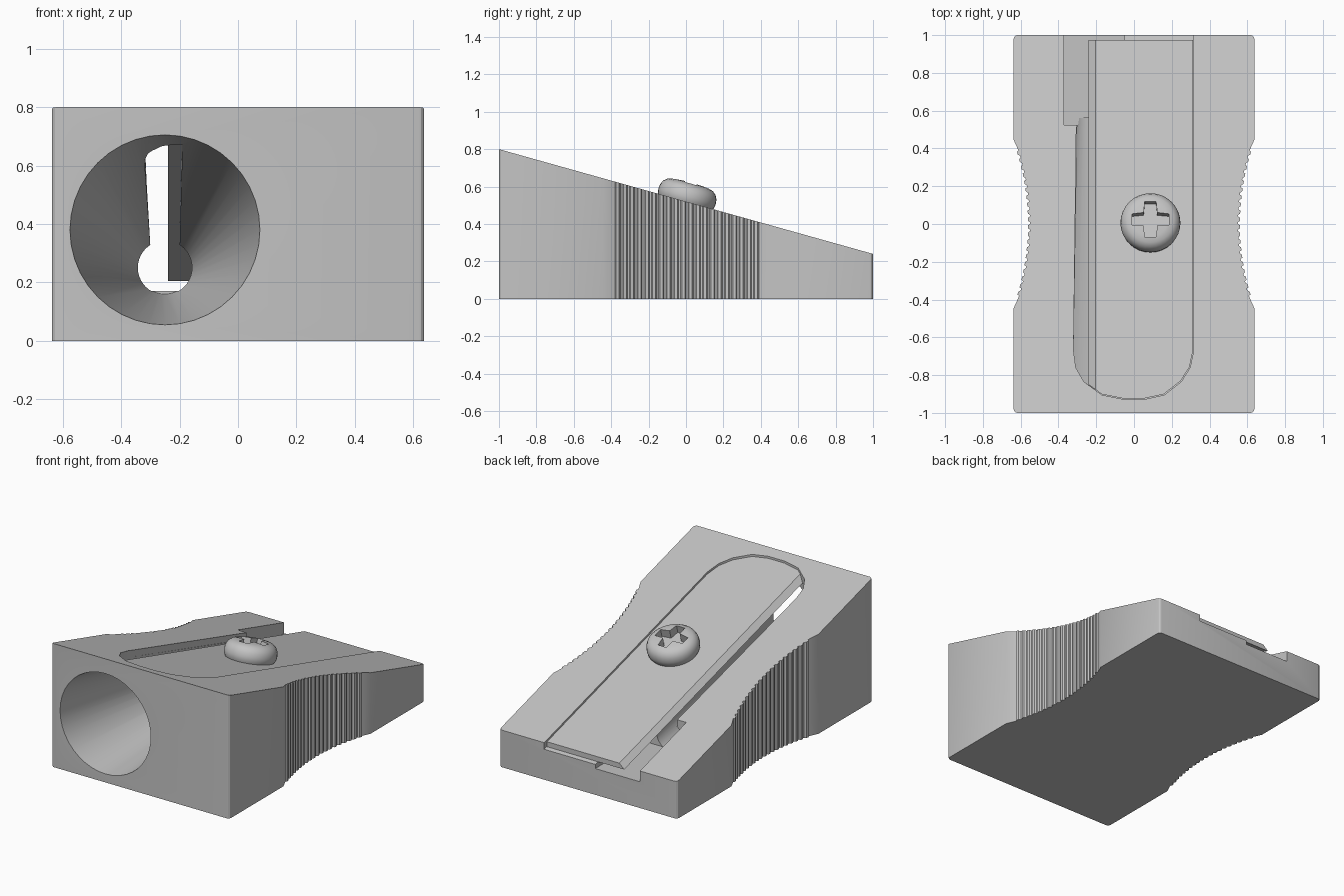
import bpy, bmesh, math
from mathutils import Matrix

if "Cube" in bpy.data.objects:
    bpy.data.objects.remove(bpy.data.objects["Cube"])

SLOPE = 0.28


def top(y, d=0.0):
    """Height of the sloping top, d below the surface."""
    return 0.52 - SLOPE * y - d


steel = bpy.data.materials.new("grey metal")
steel.diffuse_color = (0.55, 0.55, 0.55, 1)
steel.use_nodes = True
steel.node_tree.nodes["Principled BSDF"].inputs["Base Color"].default_value = steel.diffuse_color


def make(name, bm):
    bmesh.ops.recalc_face_normals(bm, faces=bm.faces)
    me = bpy.data.meshes.new(name)
    bm.to_mesh(me)
    bm.free()
    ob = bpy.data.objects.new(name, me)
    bpy.context.collection.objects.link(ob)
    me.materials.append(steel)
    return ob


def loft(name, rings):
    """Closed solid through rings of equal point count."""
    bm = bmesh.new()
    vs = [[bm.verts.new(p) for p in r] for r in rings]
    n = len(vs[0])
    for a, b in zip(vs, vs[1:]):
        for i in range(n):
            j = (i + 1) % n
            bm.faces.new((a[i], a[j], b[j], b[i]))
    bm.faces.new(vs[0][::-1])
    bm.faces.new(vs[-1])
    return make(name, bm)


def prism(name, pts, low, high, top_pts=None):
    return loft(name, [[(x, y, low(y)) for x, y in pts],
                       [(x, y, high(y)) for x, y in (top_pts or pts)]])


def cut(ob, cutter):
    m = ob.modifiers.new("cut", 'BOOLEAN')
    m.operation, m.solver, m.object = 'DIFFERENCE', 'EXACT', cutter
    bpy.context.view_layer.objects.active = ob
    bpy.ops.object.modifier_apply(modifier="cut")
    bpy.data.objects.remove(cutter)


def smooth(ob, angle=28):
    bpy.ops.object.select_all(action='DESELECT')
    ob.select_set(True)
    bpy.context.view_layer.objects.active = ob
    bpy.ops.object.shade_smooth_by_angle(angle=math.radians(angle))


# Body outline: rounded corners and ribbed finger grips
W, R = 0.637, 0.02
side = []
for i in range(4):
    a = -math.pi / 2 + i * math.pi / 6
    side.append((W - R + R * math.cos(a), -1 + R + R * math.sin(a)))


def waist(y):
    return 0.557 + y * y / 2.5


side.append((W, -0.445))
ribs, pitch = 20, 0.039
for i in range(ribs):
    y0 = -ribs * pitch / 2 + i * pitch
    for f, d in ((0.0, -0.006), (0.25, -0.006), (0.42, 0.004), (0.83, 0.004)):
        y = y0 + f * pitch
        side.append((waist(y) + d, y))
side.append((waist(0.39) - 0.006, 0.39))
side.append((W, 0.445))
side += [(x, -y) for x, y in side[3::-1]]
outline = side + [(-x, y) for x, y in reversed(side)]
body = prism("sharpener_body", outline, lambda y: 0.0, top)

# Blade recess with a rounded front end
arc = [(-0.32, -0.67), (-0.308, -0.76), (-0.265, -0.835), (-0.17, -0.905),
       (-0.06, -0.927), (0.06, -0.927), (0.16, -0.905), (0.25, -0.835),
       (0.297, -0.76), (0.316, -0.67)]
cut(body, prism("recess_cutter", [(-0.298, 1.1)] + arc + [(0.316, 1.1)],
                lambda y: top(y, 0.043), lambda y: top(y, -0.3)))

# Open slot beside the cutting edge, down into the pencil hole
cut(body, prism("slot_cutter", [(-0.299, 0.6)] + arc[:3] + [(-0.19, -0.885), (-0.2, 0.6)],
                lambda y: top(y, 0.12), lambda y: top(y, -0.3)))

# Tapered pencil hole, its axis dipping to the back
rings = []
for y in (-1.02, 0.56):
    t = (y + 1) / 1.53
    r, zc = 0.325 - 0.233 * t, 0.38 - 0.13 * t
    rings.append([(-0.25 + r * math.cos(k * math.tau / 40), y,
                   zc + r * math.sin(k * math.tau / 40)) for k in range(40)])
cut(body, loft("pencil_hole_cutter", rings))

# Square chip notch at the back
cut(body, prism("notch_cutter", [(-0.37, 0.525), (-0.05, 0.525), (-0.05, 1.1), (-0.37, 1.1)],
                lambda y: 0.17, lambda y: 1.0))
smooth(body)

# Blade with bevelled cutting edge
end = [(x - 0.003 if x > 0 else x, y + 0.004) for x, y in arc[3:]]
low = [(-0.24, 0.975), (-0.24, -0.85)] + end + [(0.313, 0.975)]
high = [(-0.205, 0.975), (-0.205, -0.876)] + end + [(0.313, 0.975)]
blade = prism("blade", low, lambda y: top(y, 0.042), lambda y: top(y, 0.01), high)

# Screw: turned pan head with a cross recess
profile = [(0.146, 0), (0.156, 0.018), (0.159, 0.04), (0.156, 0.065), (0.145, 0.088),
           (0.125, 0.104), (0.095, 0.112), (0.05, 0.116)]
screw = loft("screw_head", [[(r * math.cos(k * math.tau / 32), r * math.sin(k * math.tau / 32), z)
                             for k in range(32)] for r, z in profile])
plus = []
for q in range(4):
    c, s = round(math.cos(q * math.pi / 2)), round(math.sin(q * math.pi / 2))
    for x, y in ((0.036, -0.036), (0.098, -0.03), (0.098, 0.03)):
        plus.append((x * c - y * s, x * s + y * c))
cut(screw, prism("cross_cutter", plus, lambda y: 0.06, lambda y: 0.2))
screw.data.transform(Matrix.Translation((0.087, -0.005, top(-0.005, 0.012)))
                     @ Matrix.Rotation(-math.atan(SLOPE), 4, 'X'))
smooth(screw, 35)
